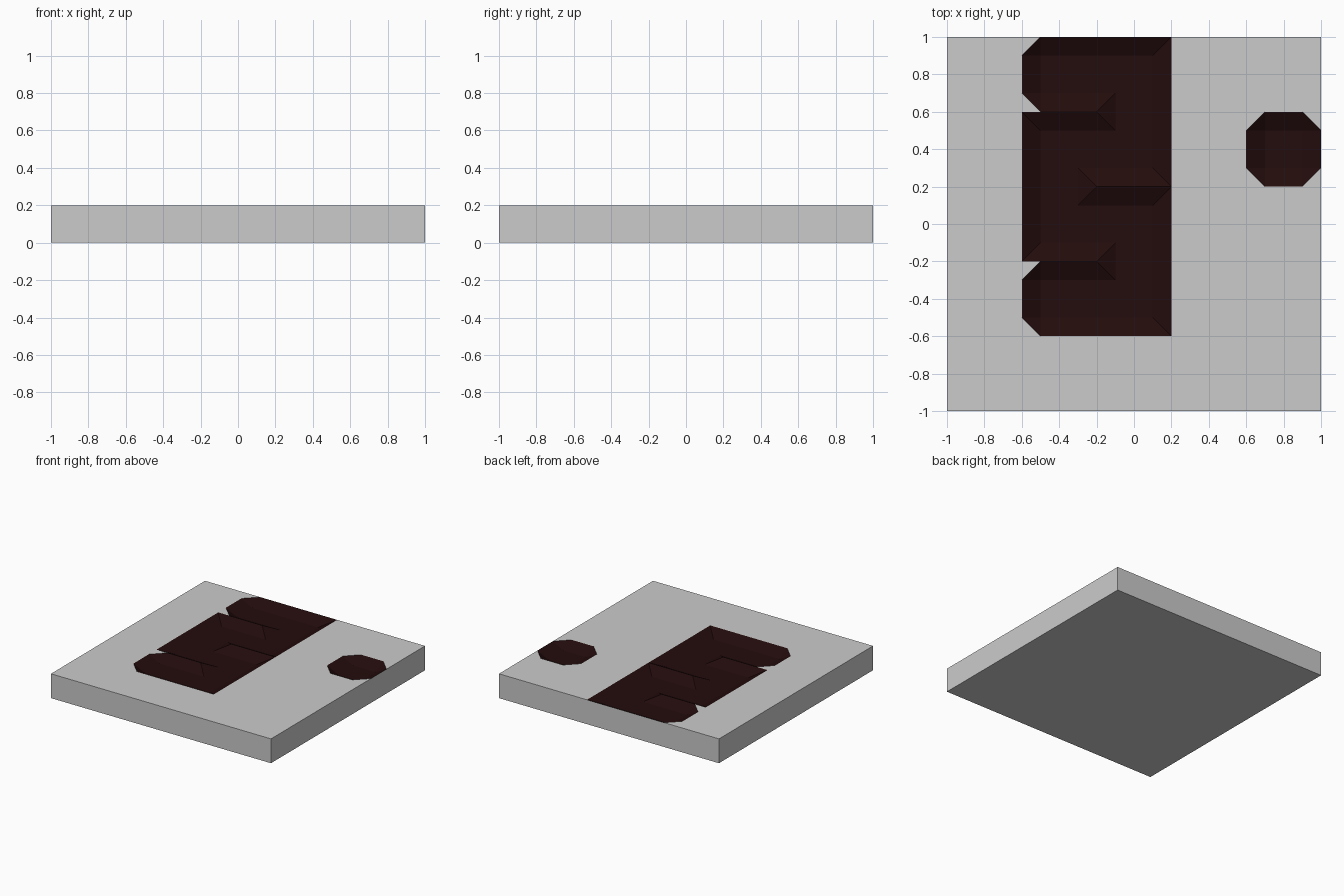
import bpy, bmesh

if "Cube" in bpy.data.objects:
    bpy.data.objects.remove(bpy.data.objects["Cube"])

# All lattice coordinates are in tenths of a unit
THICK, DEPTH = 0.2, 0.05
WINDING = [(-4, 8), (0, 8), (0, 4), (-4, 4), (-4, 0), (0, 0), (0, -4), (-4, -4)]
DOT = (8, 4)


def swept_floor(path):
    """Lattice points on the flat floor of a channel that follows the path."""
    pts = set()
    for (ax, ay), (bx, by) in zip(path, path[1:] or path):
        for x in range(min(ax, bx) - 1, max(ax, bx) + 2):
            for y in range(min(ay, by) - 1, max(ay, by) + 2):
                pts.add((x, y))
    return pts


low = swept_floor(WINDING) | swept_floor([DOT])

# Floor corners whose surrounding rim is cut at 45 degrees: channel ends and dot
cut = {(-5, y) for y in (9, 7, -3, -5)}
cut |= {(DOT[0] + i, DOT[1] + j) for i in (-1, 1) for j in (-1, 1)}

bm = bmesh.new()
verts = {(i, j): bm.verts.new((i / 10, j / 10, THICK - DEPTH * ((i, j) in low)))
         for i in range(-10, 11) for j in range(-10, 11)}


def add_face(keys):
    face = bm.faces.new([verts[k] for k in keys])
    face.material_index = int(any(k in low for k in keys))


# Top surface: flat plate, sloped channel walls and channel floors
for i in range(-10, 10):
    for j in range(-10, 10):
        q = [(i, j), (i + 1, j), (i + 1, j + 1), (i, j + 1)]
        lows = [k for k in q if k in low]
        if len(lows) not in (1, 3):
            add_face(q)
            continue
        odd = lows[0] if len(lows) == 1 else next(k for k in q if k not in low)
        n = q.index(odd)
        if odd in cut:
            n += 1
        r = q[n % 4:] + q[:n % 4]
        add_face([r[0], r[1], r[2]])
        add_face([r[0], r[2], r[3]])

# Sides and underside
rim = [e for e in bm.edges if e.is_boundary]
ext = bmesh.ops.extrude_edge_only(bm, edges=rim)["geom"]
for v in (g for g in ext if isinstance(g, bmesh.types.BMVert)):
    v.co.z = 0
for f in (g for g in ext if isinstance(g, bmesh.types.BMFace)):
    f.material_index = 0
bmesh.ops.contextual_create(bm, geom=[e for e in bm.edges if e.is_boundary])
for f in bm.faces:
    if all(v.co.z == 0 for v in f.verts):
        f.material_index = 0

# Merge the coplanar lattice squares
bmesh.ops.dissolve_limit(bm, angle_limit=0.01, verts=bm.verts[:], edges=bm.edges[:],
                         delimit={'MATERIAL'})
bmesh.ops.recalc_face_normals(bm, faces=bm.faces[:])

mesh = bpy.data.meshes.new("channelled_plate")
bm.to_mesh(mesh)
bm.free()
plate = bpy.data.objects.new("channelled_plate", mesh)
bpy.context.collection.objects.link(plate)

# Plain plate and dark red channel
grey = bpy.data.materials.new("plate_grey")
grey.diffuse_color = (0.8, 0.8, 0.8, 1)
grey.use_nodes = True
grey.node_tree.nodes["Principled BSDF"].inputs["Base Color"].default_value = grey.diffuse_color
dark = bpy.data.materials.new("channel_dark_red")
dark.diffuse_color = (0.017, 0.0035, 0.0038, 1)
dark.use_nodes = True
dark.node_tree.nodes["Principled BSDF"].inputs["Base Color"].default_value = dark.diffuse_color
mesh.materials.append(grey)
mesh.materials.append(dark)
